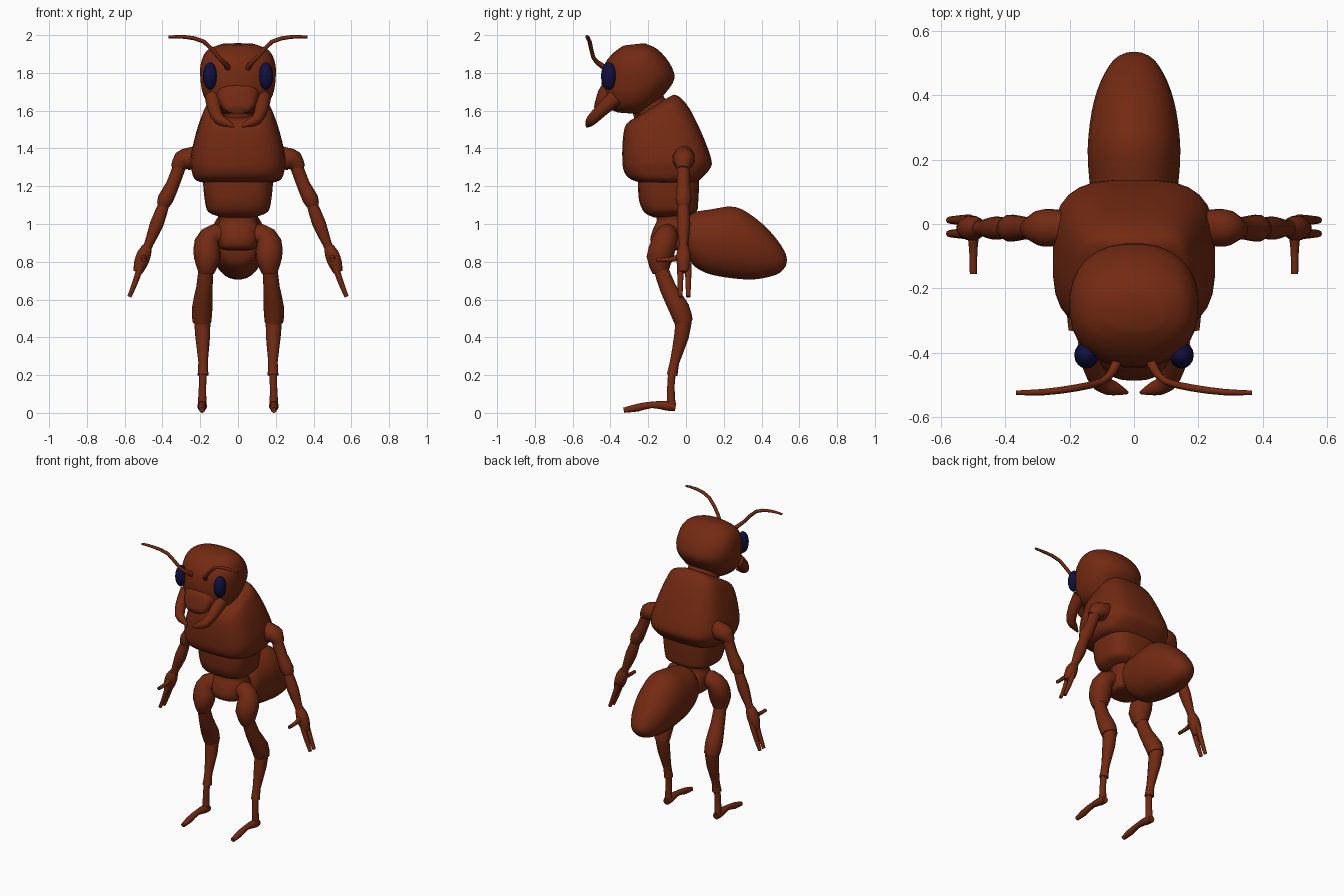
import bpy, bmesh, math
from mathutils import Vector


def material(name, rgb):
    m = bpy.data.materials.new(name)
    m.diffuse_color = (*rgb, 1)
    return m


SHELL = material("rust brown shell", (0.17, 0.023, 0.006))
EYE = material("dark blue eye", (0.005, 0.005, 0.05))


def finish(name, rings, mat, mirror):
    """Skin a list of vertex rings, cap both ends, shade smooth."""
    bm = bmesh.new()
    vs = [[bm.verts.new(p) for p in r] for r in rings]
    n = len(vs[0])
    for a, b in zip(vs, vs[1:]):
        for i in range(n):
            j = (i + 1) % n
            bm.faces.new((a[i], a[j], b[j], b[i]))
    bm.faces.new(vs[0])
    bm.faces.new(vs[-1])
    bmesh.ops.recalc_face_normals(bm, faces=bm.faces)
    me = bpy.data.meshes.new(name)
    bm.to_mesh(me)
    bm.free()
    me.materials.append(mat)
    ob = bpy.data.objects.new(name, me)
    bpy.context.collection.objects.link(ob)
    bpy.ops.object.select_all(action='DESELECT')
    ob.select_set(True)
    bpy.context.view_layer.objects.active = ob
    bpy.ops.object.shade_smooth_by_angle(angle=math.radians(50))
    if mirror:
        ob.modifiers.new("both sides", 'MIRROR')
    return ob


def smooth(rows, steps):
    """Catmull-Rom interpolation of rows of numbers."""
    out = []
    for i in range(len(rows) - 1):
        p0, p1, p2, p3 = (rows[max(0, min(len(rows) - 1, i + k))] for k in (-1, 0, 1, 2))
        for s in range(steps):
            t = s / steps
            out.append([0.5 * (2 * b + (c - a) * t + (2 * a - 5 * b + 4 * c - d) * t * t
                               + (3 * b - a - 3 * c + d) * t ** 3)
                        for a, b, c, d in zip(p0, p1, p2, p3)])
    return out + [list(rows[-1])]


def body(name, sections, power=2.0, n=28, steps=3):
    """Sections: two side-profile points (y1, z1, y2, z2) and a half width."""
    rings = []
    e = 2 / power
    for y1, z1, y2, z2, hw in smooth(sections, steps):
        ring = []
        for k in range(n):
            a = 2 * math.pi * (k + 0.5) / n
            c, s = math.cos(a), math.sin(a)
            u = math.copysign(abs(c) ** e, c)
            v = math.copysign(abs(s) ** e, s)
            ring.append((hw * u, (y1 + y2) / 2 + v * (y2 - y1) / 2,
                         (z1 + z2) / 2 + v * (z2 - z1) / 2))
        rings.append(ring)
    return finish(name, rings, SHELL, False)


def limb(name, path, n=12, steps=2):
    """Mirrored round tube along points (x, y, z, radius)."""
    rows = smooth(path, steps)
    pts = [Vector(r[:3]) for r in rows]
    tans = [(pts[min(i + 1, len(pts) - 1)] - pts[max(i - 1, 0)]).normalized()
            for i in range(len(pts))]
    u = tans[0].orthogonal().normalized()
    rings = []
    for i, (p, t) in enumerate(zip(pts, tans)):
        if i:
            u = tans[i - 1].rotation_difference(t) @ u
        v = t.cross(u)
        r = rows[i][3]
        rings.append([p + r * (math.cos(2 * math.pi * k / n) * u + math.sin(2 * math.pi * k / n) * v)
                      for k in range(n)])
    return finish(name, rings, SHELL, True)


# Head and face
body("head", [(-.33, 1.945, -.22, 1.957, .09), (-.38, 1.91, -.15, 1.925, .165),
              (-.43, 1.85, -.085, 1.85, .198), (-.447, 1.76, -.06, 1.77, .2),
              (-.44, 1.68, -.11, 1.69, .185), (-.41, 1.615, -.17, 1.625, .145),
              (-.36, 1.59, -.22, 1.58, .08)], 2.3)
body("snout", [(-.36, 1.80, -.34, 1.6, .14), (-.45, 1.73, -.41, 1.6, .105),
               (-.478, 1.66, -.45, 1.585, .08), (-.487, 1.62, -.47, 1.585, .05)], 2.4)
body("neck", [(-.30, 1.66, -.14, 1.70, .1), (-.27, 1.54, -.07, 1.62, .11)])
limb("mandible", [(.13, -.37, 1.67, .045), (.125, -.44, 1.61, .036), (.10, -.495, 1.555, .03),
                  (.06, -.512, 1.535, .022), (.02, -.525, 1.515, .005)])
limb("antenna", [(.05, -.42, 1.82, .016), (.065, -.455, 1.845, .014), (.10, -.49, 1.88, .011),
                 (.18, -.51, 1.965, .011), (.28, -.523, 1.99, .01), (.367, -.525, 1.99, .007)], 8)

# Eyes
bpy.ops.mesh.primitive_uv_sphere_add(segments=16, ring_count=10)
eye = bpy.context.object
eye.name = "eye"
for v in eye.data.vertices:
    v.co = Vector((v.co.x * .038 + .148, v.co.y * .042 - .408, v.co.z * .073 + 1.783))
eye.data.materials.append(EYE)
bpy.ops.object.shade_smooth_by_angle(angle=math.radians(50))
eye.modifiers.new("both sides", 'MIRROR')

# Body segments
body("thorax", [(-.17, 1.63, -.065, 1.685, .06), (-.24, 1.58, -.03, 1.67, .155),
                (-.315, 1.53, .02, 1.61, .19), (-.335, 1.45, .08, 1.49, .225),
                (-.338, 1.34, .13, 1.36, .252), (-.328, 1.275, .132, 1.30, .247),
                (-.29, 1.235, .07, 1.23, .225), (-.22, 1.215, .03, 1.215, .15)], 3.2)
body("waist", [(-.255, 1.27, .07, 1.27, .185), (-.255, 1.2, .07, 1.21, .185),
               (-.248, 1.12, .065, 1.11, .175), (-.22, 1.06, .058, 1.07, .158),
               (-.17, 1.035, .02, 1.045, .1)], 3)
body("pelvis", [(-.165, 1.07, .01, 1.07, .11), (-.155, 1.02, .01, 1.02, .1),
                (-.172, .98, .03, .98, .113), (-.19, .92, .05, .92, .112),
                (-.175, .873, .05, .87, .1), (-.11, .86, .02, .86, .05)], 2.5)
body("rear_abdomen", [(0, 1.02, .01, .85, .085), (.035, 1.06, .03, .79, .122),
                      (.13, 1.078, .10, .742, .137), (.26, 1.092, .2, .718, .145),
                      (.37, 1.03, .33, .705, .132), (.46, .945, .42, .715, .105),
                      (.52, .86, .495, .74, .065), (.535, .81, .53, .78, .025)], 2.1)

# Arms
limb("shoulder", [(.2, -.01, 1.37, .05), (.26, -.012, 1.345, .06), (.295, -.012, 1.335, .055),
                  (.33, -.015, 1.29, .03)])
limb("upper_arm", [(.305, -.015, 1.32, .036), (.345, -.013, 1.21, .036),
                   (.385, -.013, 1.13, .043), (.40, -.013, 1.09, .028)])
limb("forearm", [(.39, -.013, 1.11, .029), (.43, -.013, 1.0, .037), (.47, -.013, .9, .025),
                 (.485, -.013, .865, .026)])
limb("hand", [(.48, -.013, .88, .026), (.497, -.013, .84, .038), (.515, -.013, .79, .037),
              (.53, -.013, .745, .025)])
for i, y in enumerate((-.03, .012)):
    limb(f"finger_{i + 1}", [(.51, y, .79, .018), (.545, y, .69, .015), (.575, y, .615, .011)], 8)
limb("thumb", [(.5, -.02, .83, .02), (.5, -.08, .812, .013), (.5, -.155, .81, .011)], 8)

# Legs
limb("hip", [(.05, -.1, .93, .05), (.12, -.1, .945, .057), (.163, -.115, .9, .068),
             (.163, -.14, .82, .07), (.168, -.135, .74, .042)], 14)
limb("thigh", [(.17, -.135, .77, .04), (.178, -.095, .66, .045), (.19, -.035, .55, .056),
               (.19, -.012, .48, .05)])
limb("shin", [(.19, -.01, .51, .045), (.187, -.025, .4, .04), (.185, -.06, .27, .026),
              (.185, -.073, .2, .03)])
limb("ankle", [(.185, -.073, .22, .022), (.188, -.08, .14, .02), (.19, -.078, .04, .024)])
limb("foot", [(.19, -.055, .03, .022), (.19, -.1, .037, .026), (.19, -.18, .043, .018),
              (.19, -.26, .027, .021), (.19, -.33, .014, .014)])
